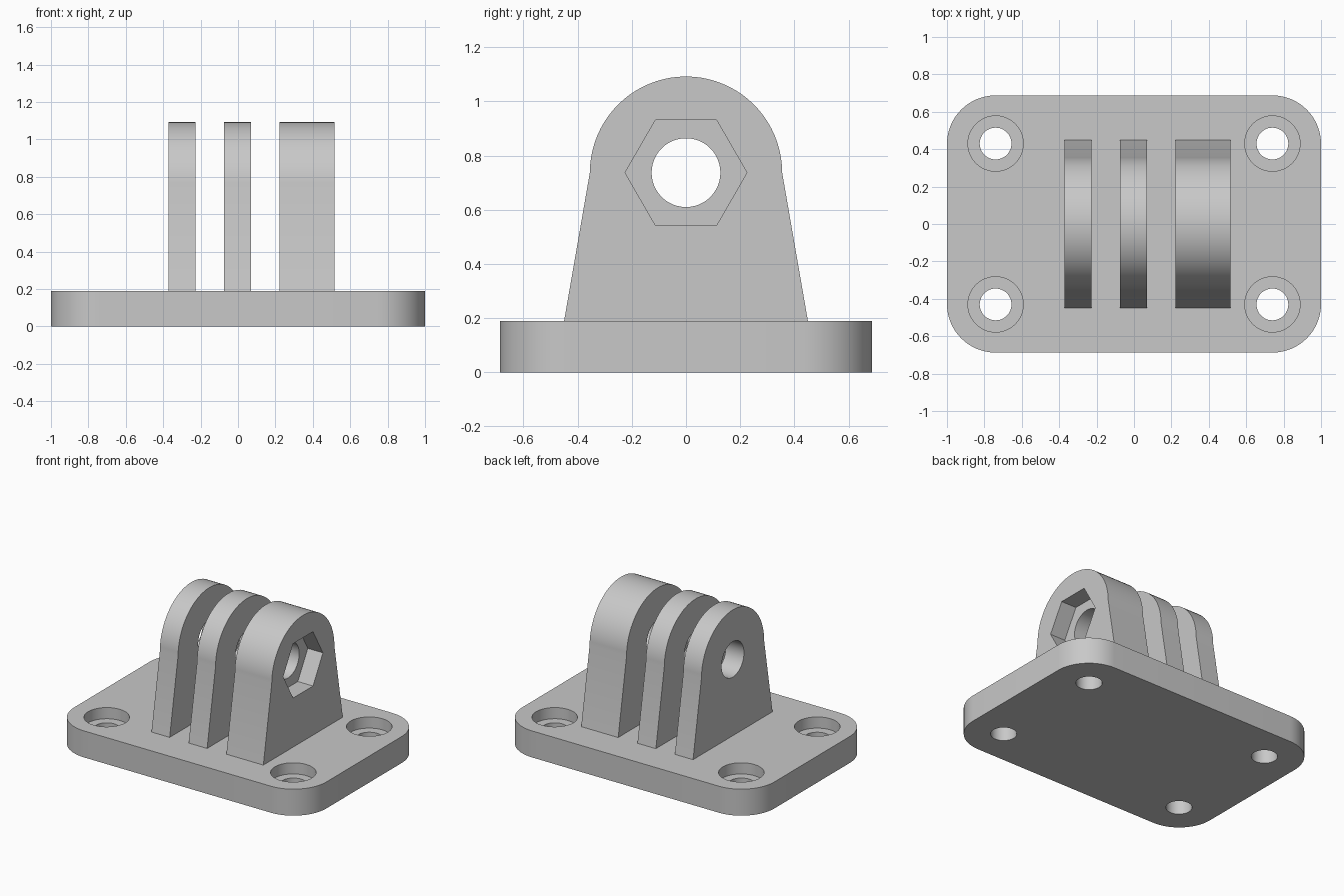
import bpy, bmesh, math
from mathutils import Matrix

if "Cube" in bpy.data.objects:
    bpy.data.objects.remove(bpy.data.objects["Cube"])

BASE_TOP = 0.19
EYE_Z, EYE_R = 0.737, 0.355      # rounded finger tip
grey = bpy.data.materials.new("grey plastic")
grey.diffuse_color = (0.58, 0.58, 0.58, 1)
grey.use_nodes = True
grey.node_tree.nodes["Principled BSDF"].inputs["Base Color"].default_value = grey.diffuse_color


def new_object(name, bm):
    bmesh.ops.recalc_face_normals(bm, faces=bm.faces)
    mesh = bpy.data.meshes.new(name)
    bm.to_mesh(mesh)
    bm.free()
    mesh.materials.append(grey)
    obj = bpy.data.objects.new(name, mesh)
    bpy.context.collection.objects.link(obj)
    return obj


def prism(name, points, offset):
    """Extrude a closed outline of 3D points along an offset vector."""
    bm = bmesh.new()
    face = bm.faces.new([bm.verts.new(p) for p in points])
    ext = bmesh.ops.extrude_face_region(bm, geom=[face], use_keep_orig=True)
    verts = [g for g in ext["geom"] if isinstance(g, bmesh.types.BMVert)]
    bmesh.ops.translate(bm, verts=verts, vec=offset)
    return new_object(name, bm)


def arc(cx, cy, r, start, end, steps):
    return [(cx + r * math.cos(math.radians(start + (end - start) * i / steps)),
             cy + r * math.sin(math.radians(start + (end - start) * i / steps)))
            for i in range(steps + 1)]


def upright_hole(x, y, r, z0, z1):
    return prism("hole_cutter", [(px, py, z0) for px, py in arc(x, y, r, 0, 360, 48)[:-1]],
                 (0, 0, z1 - z0))


def cross_hole(r, sides, x0, x1):
    return prism("hole_cutter", [(x0, py, pz) for py, pz in arc(0, EYE_Z, r, 0, 360, sides)[:-1]],
                 (x1 - x0, 0, 0))


def cut(obj, cutters):
    """Apply boolean cuts and remove the cutters."""
    for c in cutters:
        mod = obj.modifiers.new("cut", 'BOOLEAN')
        mod.operation, mod.solver, mod.object = 'DIFFERENCE', 'EXACT', c
    bpy.context.view_layer.update()
    evaluated = obj.evaluated_get(bpy.context.evaluated_depsgraph_get())
    mesh = bpy.data.meshes.new_from_object(evaluated)
    obj.modifiers.clear()
    obj.data = mesh
    for c in cutters:
        bpy.data.objects.remove(c)


def shade(obj):
    bpy.ops.object.select_all(action='DESELECT')
    obj.select_set(True)
    bpy.context.view_layer.objects.active = obj
    bpy.ops.object.shade_smooth_by_angle(angle=math.radians(25))


# Base plate with rounded corners
HX, HY, R = 1.0, 0.6875, 0.26
outline = []
for sx, sy, a in ((1, 1, 0), (-1, 1, 90), (-1, -1, 180), (1, -1, 270)):
    outline += arc(sx * (HX - R), sy * (HY - R), R, a, a + 90, 16)
base = prism("base_plate", [(x, y, 0) for x, y in outline], (0, 0, BASE_TOP))

# Counterbored screw holes in the four corners
cutters = []
for sx in (-1, 1):
    for sy in (-1, 1):
        x, y = sx * 0.74, sy * 0.43
        cutters.append(upright_hole(x, y, 0.085, -0.1, 0.3))
        cutters.append(upright_hole(x, y, 0.148, BASE_TOP - 0.08, 0.3))
cut(base, cutters)
shade(base)

# Three hinge fingers; the thick one holds a hexagonal nut pocket
profile = [(0.45, BASE_TOP)] + arc(0, EYE_Z, EYE_R, 0, 180, 40) + [(-0.45, BASE_TOP)]
for name, x0, x1 in (("left_finger", -0.371, -0.227),
                     ("middle_finger", -0.076, 0.07),
                     ("nut_finger", 0.223, 0.516)):
    finger = prism(name, [(x0, y, z) for y, z in profile], (x1 - x0, 0, 0))
    cutters = [cross_hole(0.127, 48, x0 - 0.1, x1 + 0.1)]
    if name == "nut_finger":
        cutters.append(cross_hole(0.225, 6, x1 - 0.12, x1 + 0.1))
    cut(finger, cutters)
    # Open the hidden underside that rests on the plate
    bm = bmesh.new()
    bm.from_mesh(finger.data)
    under = [f for f in bm.faces if f.calc_center_median().z < BASE_TOP + 0.001]
    bmesh.ops.delete(bm, geom=under, context='FACES_ONLY')
    bm.to_mesh(finger.data)
    bm.free()
    shade(finger)
